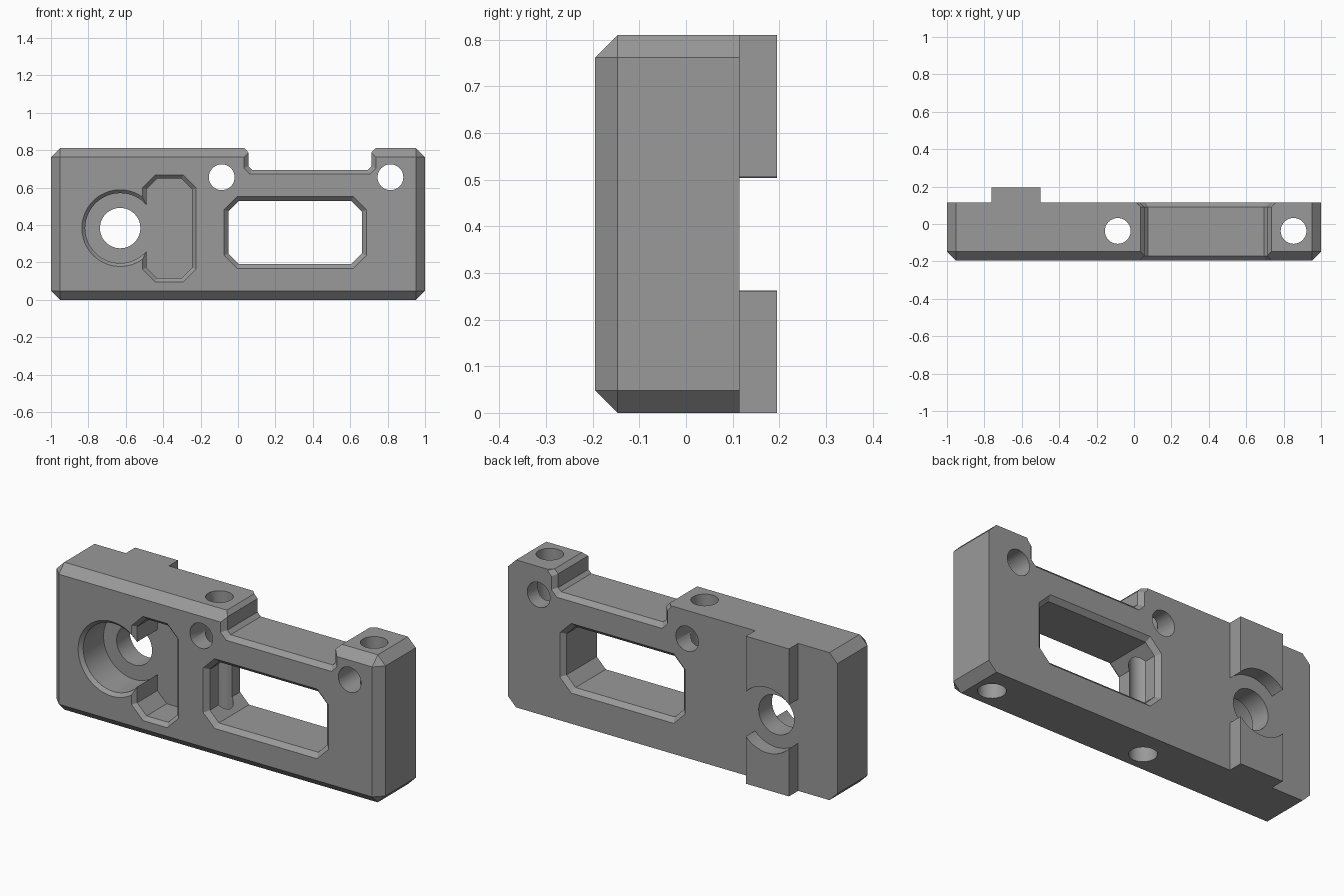
import bpy, bmesh, math
from mathutils import Vector

if "Cube" in bpy.data.objects:
    bpy.data.objects.remove(bpy.data.objects["Cube"])

grey = bpy.data.materials.new("plain grey")
grey.diffuse_color = (0.32, 0.32, 0.32, 1)
grey.use_nodes = True
grey.node_tree.nodes["Principled BSDF"].inputs["Base Color"].default_value = grey.diffuse_color


def make_object(name, bm):
    bmesh.ops.recalc_face_normals(bm, faces=bm.faces[:])
    mesh = bpy.data.meshes.new(name)
    bm.to_mesh(mesh)
    bm.free()
    mesh.materials.append(grey)
    obj = bpy.data.objects.new(name, mesh)
    bpy.context.collection.objects.link(obj)
    return obj


def octagon(x0, x1, z0, z1, c):
    return [(x0 + c, z0), (x1 - c, z0), (x1, z0 + c), (x1, z1 - c),
            (x1 - c, z1), (x0 + c, z1), (x0, z1 - c), (x0, z0 + c)]


def circle(cx, cz, r, n=48):
    return [(cx + r * math.cos(2 * math.pi * i / n), cz + r * math.sin(2 * math.pi * i / n))
            for i in range(n)]


def grow(pts, d):
    """Offset a counter-clockwise outline outward by d."""
    out = []
    for i, p in enumerate(pts):
        p, a, b = Vector(p), Vector(pts[i - 1]), Vector(pts[(i + 1) % len(pts)])
        e, f = (p - a).normalized(), (b - p).normalized()
        n, m = Vector((e.y, -e.x)), Vector((f.y, -f.x))
        out.append(tuple(p + (n + m) * (d / (1 + n.dot(m)))))
    return out


def loft(name, rings):
    """Solid through (outline, y) rings of equal point count."""
    bm = bmesh.new()
    loops = [[bm.verts.new((x, y, z)) for x, z in pts] for pts, y in rings]
    n = len(loops[0])
    for a, b in zip(loops, loops[1:]):
        for i in range(n):
            bm.faces.new((a[i], a[(i + 1) % n], b[(i + 1) % n], b[i]))
    bm.faces.new(loops[0])
    bm.faces.new(loops[-1])
    return make_object(name, bm)


def flared(name, pts, d, y_end=None):
    """Cutter with a chamfered mouth at the front, and at the back if through."""
    rings = [(grow(pts, 2 * d), FRONT - d), (pts, FRONT + d)]
    if y_end is None:
        rings += [(pts, BACK - d), (grow(pts, 2 * d), BACK + d)]
    else:
        rings.append((pts, y_end))
    return loft(name, rings)


def boolean(target, tool, operation="DIFFERENCE"):
    mod = target.modifiers.new("cut", "BOOLEAN")
    mod.operation, mod.solver, mod.object = operation, "EXACT", tool
    bpy.context.view_layer.objects.active = target
    bpy.ops.object.modifier_apply(modifier=mod.name)
    bpy.data.objects.remove(tool)


FRONT, BACK, TOP, C = -0.195, 0.115, 0.81, 0.048
HOLE = (-0.63, 0.383)

# main block with chamfered corners and front edges
rect = [(-1 + C, C), (1 - C, C), (1 - C, TOP - C), (-1 + C, TOP - C)]
full = octagon(-1, 1, 0, TOP, C)
front = [rect[i] for i in (0, 1, 1, 2, 2, 3, 3, 0)]
body = loft("block", [(front, FRONT), (full, FRONT + C), (full, BACK)])
bm = bmesh.new()
bm.from_mesh(body.data)
bmesh.ops.remove_doubles(bm, verts=bm.verts[:], dist=1e-5)
bmesh.ops.recalc_face_normals(bm, faces=bm.faces[:])
bm.to_mesh(body.data)
bm.free()

# raised rib on the back, split by a round recess
rib = loft("rib", [([(-0.762, 0), (-0.5, 0), (-0.5, TOP), (-0.762, TOP)], y) for y in (0.05, 0.195)])
boolean(rib, loft("rib_recess", [(circle(*HOLE, 0.179), y) for y in (BACK, 0.3)]))
boolean(body, rib, "UNION")

# front pocket: round bore joined to an eight-sided slot, then the through hole
boolean(body, flared("bore", circle(*HOLE, 0.187), 0.018, 0.0))
boolean(body, flared("slot", octagon(-0.49, -0.245, 0.115, 0.647, 0.057), 0.02, 0.0))
boolean(body, loft("through_hole", [(circle(*HOLE, 0.108), y) for y in (-0.3, 0.3)]))

# window
boolean(body, flared("window", octagon(-0.051, 0.662, 0.192, 0.527, 0.055), 0.024))

# notch in the top edge
notch = [(0.075, 0.695), (0.695, 0.695), (0.713, 0.713), (0.713, 0.788), (0.735, TOP),
         (0.735, 1), (0.035, 1), (0.035, TOP), (0.055, 0.788), (0.055, 0.715)]
boolean(body, flared("notch", notch, 0.024))

# round holes front to back
for x in (-0.087, 0.815):
    boolean(body, loft("cross_hole", [(circle(x, 0.655, 0.069, 32), y) for y in (-0.3, 0.3)]))

# round holes top to bottom
for x in (-0.087, 0.853):
    bm = bmesh.new()
    bmesh.ops.create_cone(bm, cap_ends=True, segments=32, radius1=0.069, radius2=0.069, depth=2)
    bmesh.ops.translate(bm, verts=bm.verts, vec=(x, -0.037, 0.4))
    boolean(body, make_object("upright_hole", bm))

bpy.context.view_layer.objects.active = body
body.select_set(True)
bpy.ops.object.shade_smooth_by_angle(angle=math.radians(25))
